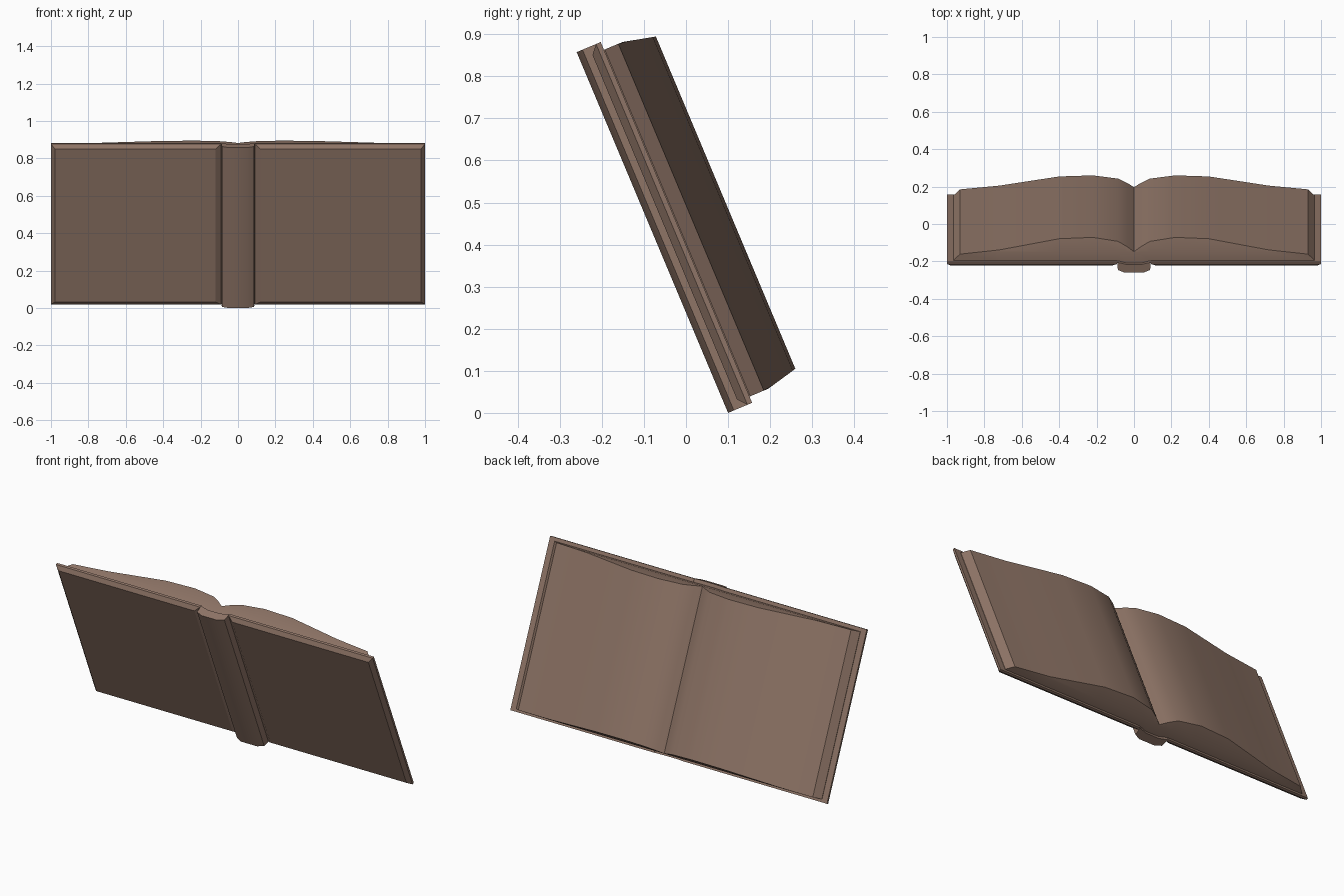
import bpy, bmesh, math
from mathutils import Matrix

if "Cube" in bpy.data.objects:
    bpy.data.objects.remove(bpy.data.objects["Cube"])

# Local frame: x = width, y = thickness (0 at the spine back), z = height
TILT = Matrix.Translation((0, 0.10, 0)) @ Matrix.Rotation(math.asin(0.387), 4, 'X')
HEIGHT = 0.93

brown = bpy.data.materials.new("leather_brown")
brown.diffuse_color = (0.275, 0.178, 0.135, 1)
brown.use_nodes = True
brown.node_tree.nodes["Principled BSDF"].inputs["Base Color"].default_value = brown.diffuse_color


def finish(name, bm):
    """Tilt the part, clean it up and add it to the scene."""
    bmesh.ops.remove_doubles(bm, verts=bm.verts, dist=1e-5)
    bmesh.ops.recalc_face_normals(bm, faces=bm.faces)
    bm.transform(TILT)
    mesh = bpy.data.meshes.new(name)
    bm.to_mesh(mesh)
    bm.free()
    mesh.materials.append(brown)
    ob = bpy.data.objects.new(name, mesh)
    bpy.context.collection.objects.link(ob)
    bpy.ops.object.select_all(action='DESELECT')
    ob.select_set(True)
    bpy.context.view_layer.objects.active = ob
    bpy.ops.object.shade_smooth_by_angle(angle=math.radians(30))


def loft(name, rings):
    """Join matching closed rings and cap both ends."""
    bm = bmesh.new()
    loops = [[bm.verts.new(p) for p in r] for r in rings]
    n = len(rings[0])
    for a, b in zip(loops, loops[1:]):
        for i in range(n):
            j = (i + 1) % n
            bm.faces.new((a[i], a[j], b[j], b[i]))
    bm.faces.new(loops[0])
    bm.faces.new(loops[-1])
    finish(name, bm)


# Covers: boards with a bevel around the outer face
def board_ring(side, y, inset):
    x0, x1 = 0.09 + inset * 1.4, 1 - inset
    z0, z1 = inset, HEIGHT - inset
    return [(side * x, y, z) for x, z in ((x0, z0), (x1, z0), (x1, z1), (x0, z1))]


for side, label in ((-1, "left"), (1, "right")):
    loft(label + "_cover", [board_ring(side, 0.032, 0.021),
                            board_ring(side, 0.050, 0),
                            board_ring(side, 0.062, 0)])

# Spine: shallow curved strip
half = [(0.05, 0), (0.086, 0.015), (0.09, 0.06), (0.04, 0.047)]
profile = half + [(-x, y) for x, y in reversed(half)]
loft("spine", [[(x, y, z) for x, y in profile] for z in (0, HEIGHT)])

# Pages: curved block, ends leaning inward where the pages rise
page = [(0, 0.112), (0.035, 0.138), (0.085, 0.167), (0.22, 0.188), (0.40, 0.181),
        (0.72, 0.122), (0.93, 0.099), (0.965, 0.064)]
columns = [(-x, t) for x, t in reversed(page[1:])] + page
bm = bmesh.new()
strips = []
for x, top in columns:
    base = 0.046 if abs(x) < 0.04 else 0.06
    pts = []
    for y in (base, min(top, 0.11), top):
        pts.append((y, 0.016 + max(0, y - 0.11) * 0.24))
    strip = [bm.verts.new((x, y, z)) for y, z in pts]
    strip += [bm.verts.new((x, y, 0.926 - z)) for y, z in reversed(pts)]
    strips.append(strip)
for a, b in zip(strips, strips[1:]):
    for i in range(6):
        j = (i + 1) % 6
        bm.faces.new((a[i], a[j], b[j], b[i]))
bm.faces.new(strips[0])
bm.faces.new(strips[-1])
bmesh.ops.dissolve_degenerate(bm, edges=bm.edges, dist=1e-5)
finish("pages", bm)
